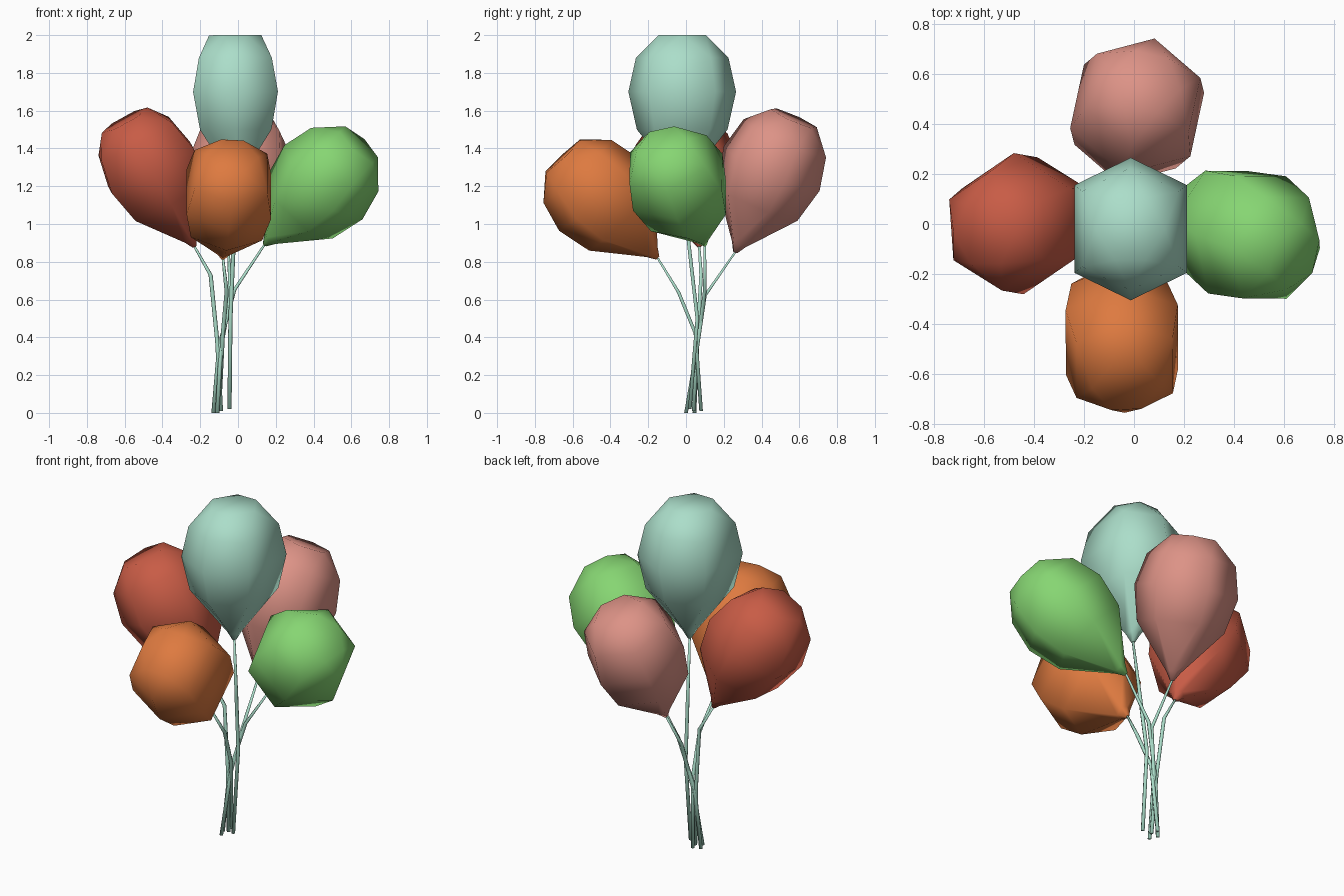
import bpy, bmesh, math
from mathutils import Vector

if "Cube" in bpy.data.objects:
    bpy.data.objects.remove(bpy.data.objects["Cube"])


def material(name, rgb):
    m = bpy.data.materials.new(name)
    m.diffuse_color = (*rgb, 1)
    m.use_nodes = True
    m.node_tree.nodes["Principled BSDF"].inputs["Base Color"].default_value = m.diffuse_color
    return m


TEAL = material("mint", (0.41, 0.73, 0.59))
RED = material("red", (0.58, 0.107, 0.061))
ORANGE = material("orange", (0.73, 0.195, 0.051))
GREEN = material("green", (0.24, 0.67, 0.17))
PINK = material("pink", (0.72, 0.29, 0.24))


def finish(bm, name, mat, smooth=True):
    bmesh.ops.recalc_face_normals(bm, faces=bm.faces)
    me = bpy.data.meshes.new(name)
    bm.to_mesh(me)
    bm.free()
    me.materials.append(mat)
    for p in me.polygons:
        p.use_smooth = smooth
    ob = bpy.data.objects.new(name, me)
    bpy.context.collection.objects.link(ob)
    return ob


# teardrop profile: (fraction of length from the tip, radius)
PROFILE = [(0.0, 0.012), (0.06, 0.04), (0.375, 0.24),
           (0.625, 0.285), (0.85, 0.245), (1.0, 0.138)]


def balloon(name, mat, tip, top, ref, corner):
    """Six-sided teardrop from tip to top; ref points towards one corner."""
    tip, top = Vector(tip), Vector(top)
    axis = top - tip
    d = axis.normalized()
    u = Vector(ref)
    u = (u - d * u.dot(d)).normalized()
    v = d.cross(u)
    angles = [math.radians(a) for a in
              (0, corner, 180 - corner, 180, 180 + corner, 360 - corner)]
    mids = [(a + b) / 2 for a, b in zip(angles, angles[1:] + [2 * math.pi])]
    bm = bmesh.new()
    rings = []
    for i, (t, r) in enumerate(PROFILE):
        use = mids if i == len(PROFILE) - 1 else angles
        rings.append([bm.verts.new(tip + axis * t
                                   + (u * math.cos(a) + v * math.sin(a)) * r)
                      for a in use])
    for i, (a, b) in enumerate(zip(rings, rings[1:])):
        for j in range(6):
            k = (j + 1) % 6
            if i == len(rings) - 2:      # staggered crown ring: triangles
                bm.faces.new((a[j], a[k], b[j]))
                bm.faces.new((a[k], b[k], b[j]))
            else:
                bm.faces.new((a[j], a[k], b[k], b[j]))
    bm.faces.new(rings[0])
    bm.faces.new(rings[-1])
    finish(bm, name, mat)


def string(name, points):
    """Thin six-sided tube with level rings."""
    bm = bmesh.new()
    rings = []
    for i, p in enumerate(points):
        r = 0.007 if i == 0 else 0.011
        rings.append([bm.verts.new((p[0] + r * math.cos(k * math.pi / 3),
                                    p[1] + r * math.sin(k * math.pi / 3), p[2]))
                      for k in range(6)])
    for a, b in zip(rings, rings[1:]):
        for j in range(6):
            k = (j + 1) % 6
            bm.faces.new((a[j], a[k], b[k], b[j]))
    bm.faces.new(rings[0])
    bm.faces.new(rings[-1])
    finish(bm, name, TEAL)


# colour, material, tip, top, corner direction, corner angle, rest of string
SET = [
    ("mint", TEAL, (-.01, -.02, 1.2), (-.015, -.02, 2.0), (0, 1, 0), 52,
     [(-.025, .02, .85), (-.04, .06, .5), (-.045, .02, .02)]),
    ("red", RED, (-.23, .07, .88), (-.6, -.04, 1.55), (0, 1, 0), 60,
     [(-.145, .08, .73), (-.11, .06, .38), (-.09, .04, .01)]),
    ("orange", ORANGE, (-.08, -.15, .82), (-.03, -.65, 1.36), (0, 1, 1), 52,
     [(-.06, -.04, .64), (-.08, .05, .42), (-.1, .08, .01)]),
    ("green", GREEN, (.14, .1, .89), (.64, -.13, 1.42), (-1, 0, 1), 60,
     [(-.02, .1, .65), (-.1, .06, .35), (-.13, .045, 0)]),
    ("pink", PINK, (-.05, .26, .85), (.05, .57, 1.56), (.94, .34, 0), 60,
     [(-.04, .1, .62), (-.09, .06, .35), (-.11, 0, 0)]),
]
for name, mat, tip, top, ref, corner, path in SET:
    balloon(name + "_balloon", mat, tip, top, ref, corner)
    string(name + "_balloon_string", [tip] + path)
